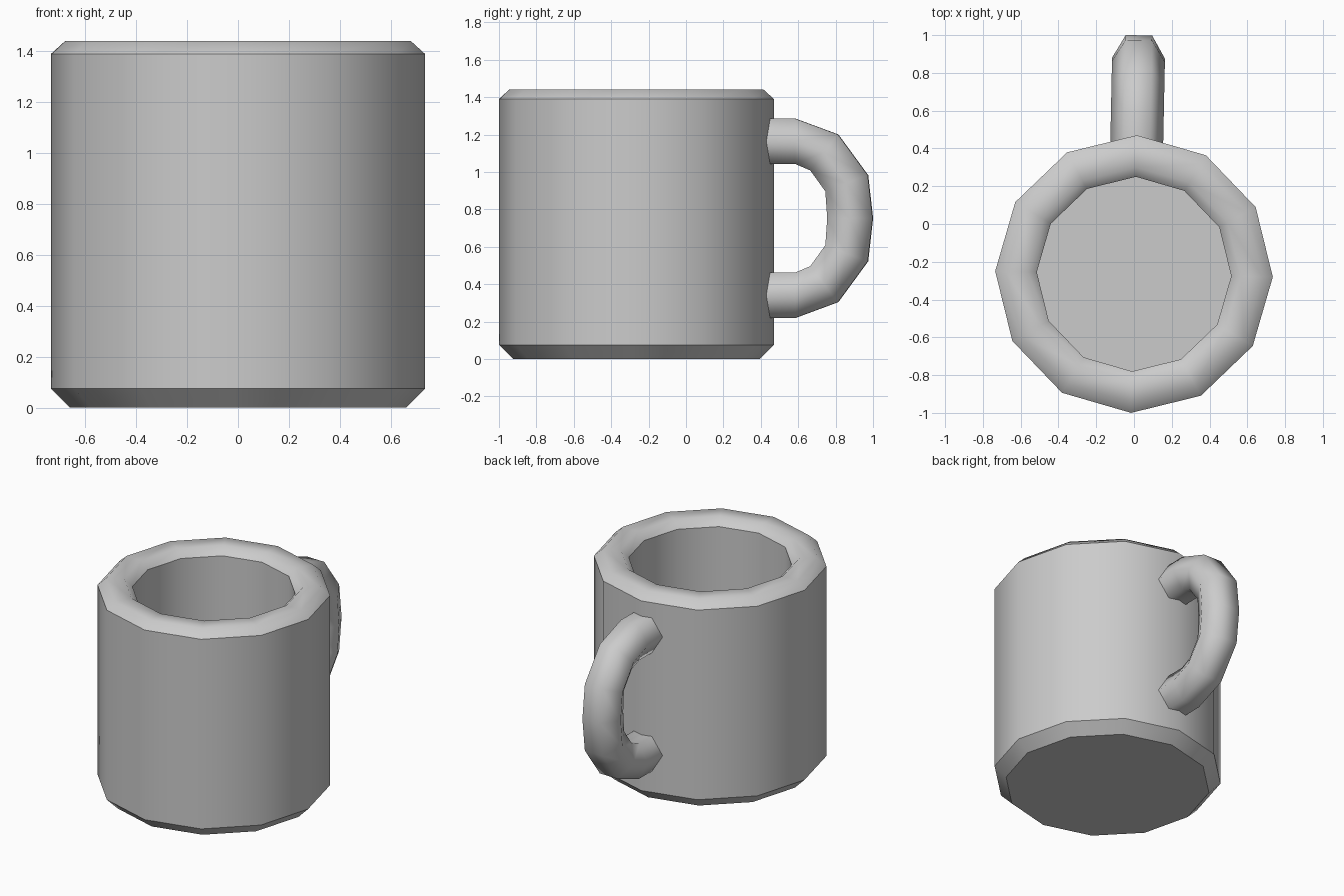
import bpy, bmesh
from math import sin, cos, pi, radians, atan2
from mathutils import Vector

if "Cube" in bpy.data.objects:
    bpy.data.objects.remove(bpy.data.objects["Cube"], do_unlink=True)

GREY = (0.6, 0.6, 0.6, 1)
clay = bpy.data.materials.new("grey_clay")
clay.use_nodes = True
clay.diffuse_color = GREY
clay.node_tree.nodes["Principled BSDF"].inputs["Base Color"].default_value = GREY


def skin(name, rings, sharp_rings=()):
    """Bridge a list of point rings, cap both ends and shade smooth."""
    bm = bmesh.new()
    loops = [[bm.verts.new(p) for p in ring] for ring in rings]
    n = len(loops[0])
    for a, b in zip(loops, loops[1:]):
        for i in range(n):
            j = (i + 1) % n
            bm.faces.new((a[i], a[j], b[j], b[i]))
    bm.faces.new(loops[0][::-1])
    bm.faces.new(loops[-1])
    bmesh.ops.recalc_face_normals(bm, faces=bm.faces)
    for f in bm.faces:
        f.smooth = True
    for k in sharp_rings:
        for i in range(n):
            bm.edges.get((loops[k][i], loops[k][(i + 1) % n])).smooth = False
    mesh = bpy.data.meshes.new(name)
    bm.to_mesh(mesh)
    bm.free()
    mesh.materials.append(clay)
    obj = bpy.data.objects.new(name, mesh)
    obj.location = (0, -0.265, 0)
    obj.rotation_euler.z = radians(-1.2)
    bpy.context.collection.objects.link(obj)
    return obj


# Twelve-sided cup: radius and height from the base, over the rim, to the inner floor
profile = [(0.66, 0), (0.735, 0.075), (0.735, 1.39), (0.68, 1.44),
           (0.565, 1.44), (0.515, 1.39), (0.515, 0.1)]
cup_rings = [[(r * cos(i * pi / 6), r * sin(i * pi / 6), z) for i in range(12)]
             for r, z in profile]
skin("cup", cup_rings, sharp_rings=(0, 1, 2, 5, 6))

# Six-sided handle swept along a mirrored arc, ends buried in the wall
MID = 0.752
half = [(0.63, 0.411), (0.852, 0.411), (1.005, 0.352), (1.125, 0.187)]
path = [Vector((0, y, MID + h)) for y, h in half]
path.append(Vector((0, 1.143, MID)))
path += [Vector((0, y, MID - h)) for y, h in reversed(half)]

handle_rings = []
for k, p in enumerate(path):
    before = (p - path[max(k - 1, 0)]).normalized()
    after = (path[min(k + 1, len(path) - 1)] - p).normalized()
    t = (before + after).normalized()
    if k in (1, len(path) - 2):
        t = Vector((0, 1 if k == 1 else -1, 0))
    out = Vector((0, -t.z, t.y))
    handle_rings.append([p + 0.14 * (cos(a) * Vector((1, 0, 0)) + sin(a) * out)
                         for a in (i * pi / 3 for i in range(6))])
skin("handle", handle_rings, sharp_rings=(0, len(path) - 1))
